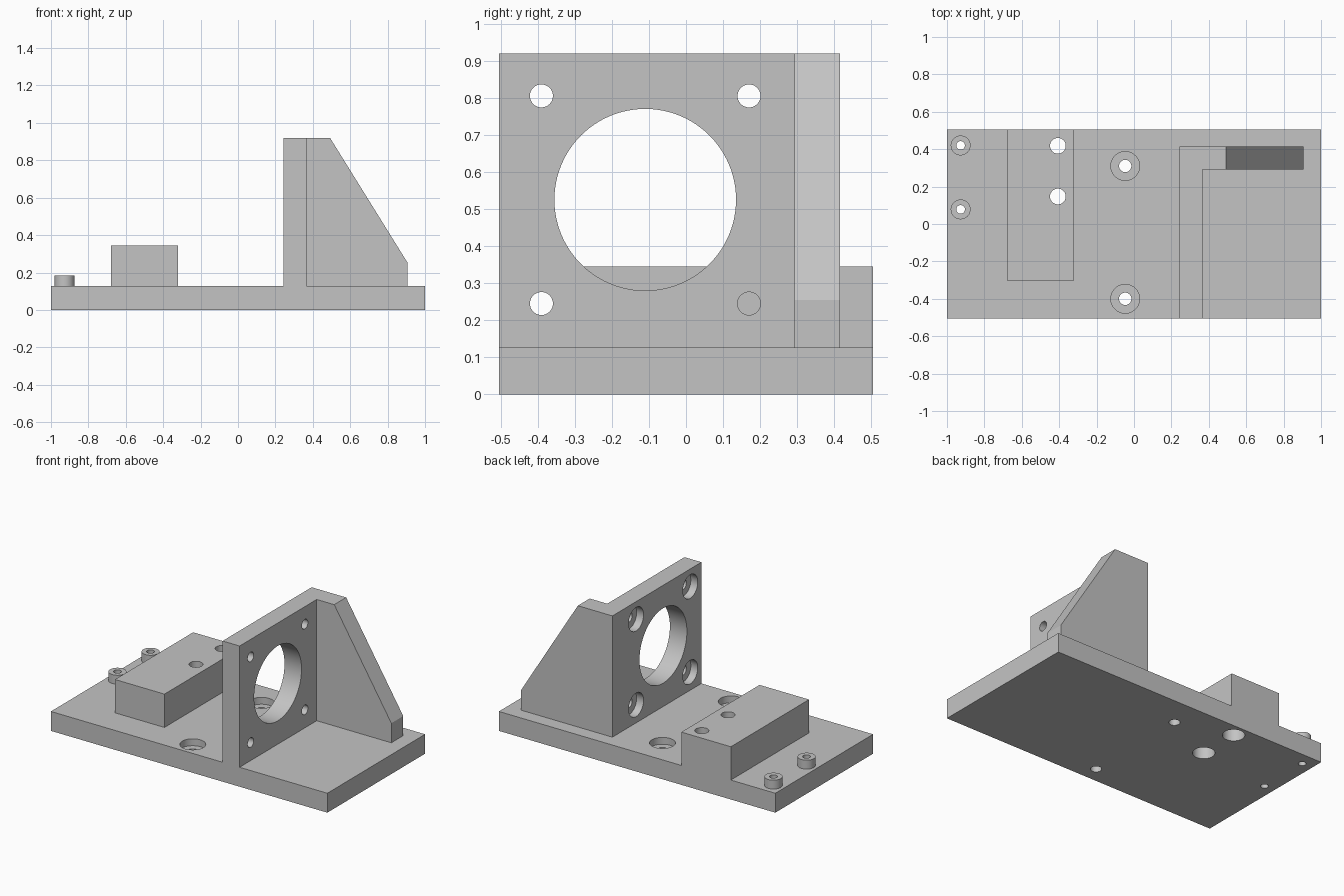
import bpy
import bmesh
import math
from mathutils import Matrix, Vector

default = bpy.data.objects.get("Cube")
if default:
    bpy.data.objects.remove(default, do_unlink=True)

grey = bpy.data.materials.new("plain_grey")
grey.use_nodes = True
grey.diffuse_color = (0.55, 0.55, 0.55, 1)
grey.node_tree.nodes["Principled BSDF"].inputs["Base Color"].default_value = (0.55, 0.55, 0.55, 1)


def finish(name, bm):
    bmesh.ops.recalc_face_normals(bm, faces=bm.faces)
    mesh = bpy.data.meshes.new(name)
    bm.to_mesh(mesh)
    bm.free()
    mesh.materials.append(grey)
    obj = bpy.data.objects.new(name, mesh)
    bpy.context.collection.objects.link(obj)
    return obj


def prism(name, profile, y0, y1):
    """Extrude an x-z profile from y0 to y1."""
    bm = bmesh.new()
    face = bm.faces.new([bm.verts.new((x, y0, z)) for x, z in profile])
    new = bmesh.ops.extrude_face_region(bm, geom=[face])["geom"]
    verts = [g for g in new if isinstance(g, bmesh.types.BMVert)]
    bmesh.ops.translate(bm, verts=verts, vec=(0, y1 - y0, 0))
    return finish(name, bm)


def box(name, x0, x1, y0, y1, z0, z1):
    return prism(name, [(x0, z0), (x1, z0), (x1, z1), (x0, z1)], y0, y1)


def rod(name, start, axis, length, radius, segments=48):
    """Cylinder beginning at start and running along x or z."""
    turn = Matrix.Rotation(math.pi / 2, 4, 'Y') if axis == 'X' else Matrix.Identity(4)
    place = Matrix.Translation(Vector(start)) @ turn @ Matrix.Translation((0, 0, length / 2))
    bm = bmesh.new()
    bmesh.ops.create_cone(bm, cap_ends=True, segments=segments, radius1=radius,
                          radius2=radius, depth=length, matrix=place)
    return finish(name, bm)


def combine(body, part, operation):
    mod = body.modifiers.new(part.name, 'BOOLEAN')
    mod.operation = operation
    mod.solver = 'EXACT'
    mod.object = part
    bpy.context.view_layer.objects.active = body
    bpy.ops.object.modifier_apply(modifier=mod.name)
    bpy.data.objects.remove(part, do_unlink=True)


# Solid parts of the one-piece bracket
TOP = 0.127
bracket = box("motor_bracket", -1, 1, -0.505, 0.505, 0, TOP)
bosses = [(-0.927, 0.42), (-0.927, 0.078)]
solids = [
    box("rear_block", -0.678, -0.32, -0.303, 0.505, 0.06, 0.345),
    box("upright_plate", 0.242, 0.365, -0.505, 0.415, 0.06, 0.92),
    prism("side_gusset", [(0.3, 0.06), (0.905, 0.06), (0.905, 0.255),
                          (0.492, 0.92), (0.3, 0.92)], 0.292, 0.415),
]
solids += [rod("screw_boss", (x, y, 0.06), 'Z', 0.125, 0.053) for x, y in bosses]
for part in solids:
    combine(bracket, part, 'UNION')

# Large bore and four counterbored holes in the upright plate
cuts = [rod("main_bore", (0.1, -0.11, 0.525), 'X', 0.4, 0.245, 96)]
for y in (-0.39, 0.17):
    for z in (0.245, 0.805):
        cuts.append(rod("plate_hole", (0.1, y, z), 'X', 0.4, 0.031))
        cuts.append(rod("plate_counterbore", (0.2, y, z), 'X', 0.092, 0.077))

# Counterbored mounting holes in the base
for y in (-0.4, 0.31):
    cuts.append(rod("base_hole", (-0.047, y, -0.1), 'Z', 0.4, 0.033))
    cuts.append(rod("base_counterbore", (-0.047, y, TOP - 0.045), 'Z', 0.1, 0.077))

# Block holes, widened from underneath
for y in (0.147, 0.418):
    cuts.append(rod("block_hole", (-0.407, y, -0.1), 'Z', 0.6, 0.042))
    cuts.append(rod("block_counterbore", (-0.407, y, -0.1), 'Z', 0.32, 0.066))

# Boss holes
cuts += [rod("boss_hole", (x, y, -0.1), 'Z', 0.4, 0.023) for x, y in bosses]
for cutter in cuts:
    cutter.hide_render = True
    combine(bracket, cutter, 'DIFFERENCE')

# Smooth bores with crisp machined edges
bpy.ops.object.select_all(action='DESELECT')
bracket.select_set(True)
bpy.context.view_layer.objects.active = bracket
bpy.ops.object.shade_smooth_by_angle(angle=math.radians(30))
